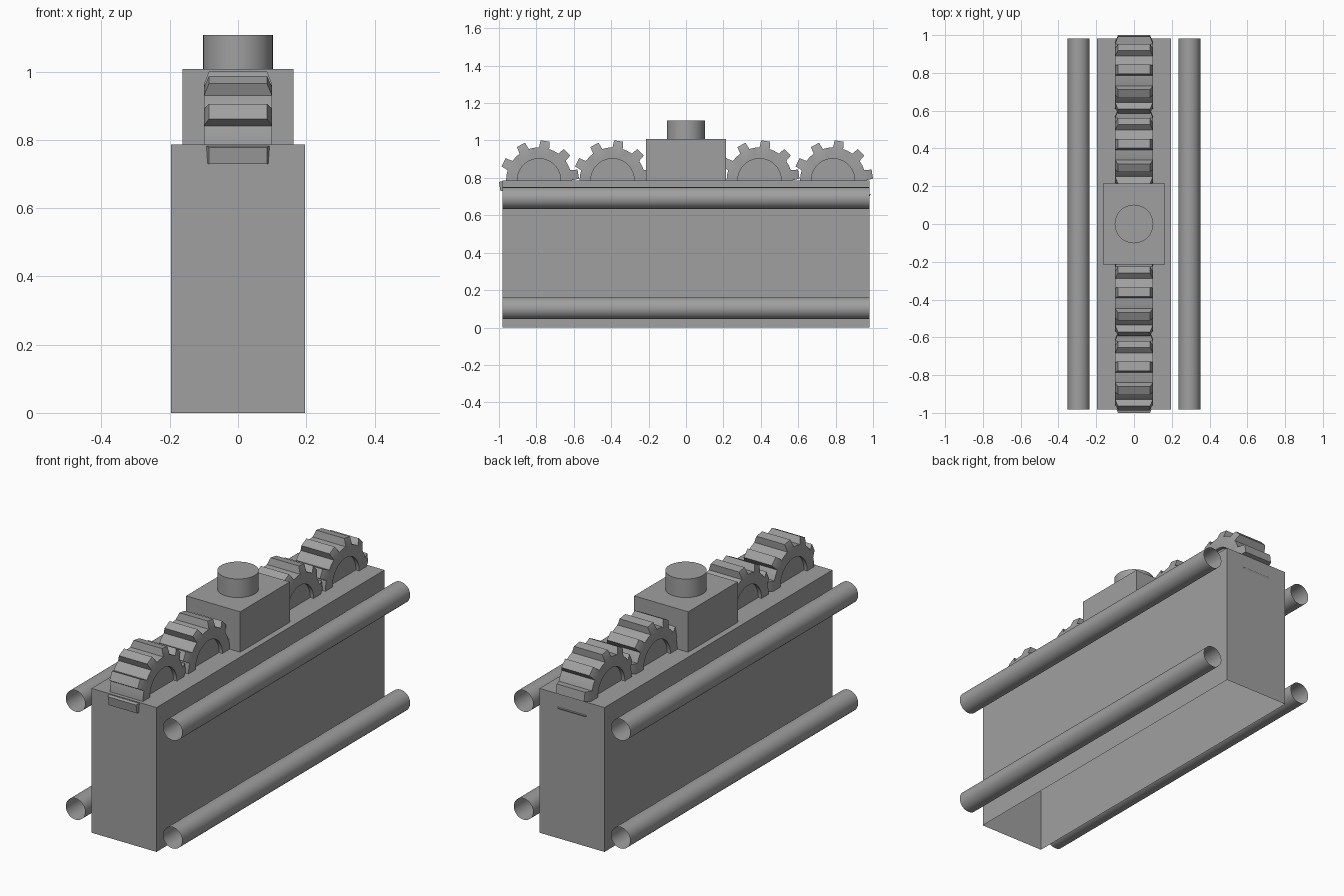
import bpy, bmesh, math

if "Cube" in bpy.data.objects:
    bpy.data.objects.remove(bpy.data.objects["Cube"])

grey = bpy.data.materials.new("plain_grey")
grey.diffuse_color = (0.35, 0.35, 0.35, 1)
grey.use_nodes = True
grey.node_tree.nodes["Principled BSDF"].inputs["Base Color"].default_value = grey.diffuse_color


def add_object(name, bm, smooth=False):
    bmesh.ops.recalc_face_normals(bm, faces=bm.faces)
    mesh = bpy.data.meshes.new(name)
    bm.to_mesh(mesh)
    bm.free()
    mesh.materials.append(grey)
    obj = bpy.data.objects.new(name, mesh)
    bpy.context.collection.objects.link(obj)
    if smooth:
        bpy.ops.object.select_all(action='DESELECT')
        obj.select_set(True)
        bpy.context.view_layer.objects.active = obj
        bpy.ops.object.shade_smooth_by_angle(angle=math.radians(30))
    return obj


def box(name, half_x, half_y, z0, z1):
    """Box with an open underside."""
    bm = bmesh.new()
    bmesh.ops.create_cube(bm, size=1)
    for v in bm.verts:
        v.co = (v.co.x * 2 * half_x, v.co.y * 2 * half_y,
                z1 if v.co.z > 0 else z0)
    bm.normal_update()
    bottom = [f for f in bm.faces if f.normal.z < -0.9]
    bmesh.ops.delete(bm, geom=bottom, context='FACES_ONLY')
    return add_object(name, bm)


def cylinder(name, radius, length, location, along_y=False, caps=True):
    bm = bmesh.new()
    bmesh.ops.create_cone(bm, cap_ends=caps, segments=48, radius1=radius,
                          radius2=radius, depth=length)
    obj = add_object(name, bm, smooth=True)
    obj.location = location
    if along_y:
        obj.rotation_euler.x = math.pi / 2
    return obj


def gear(name, y, z):
    """Ten-tooth gear on the x axis, tapered teeth and recessed hub."""
    teeth, tip_r, root_r, hub_r = 10, 0.214, 0.176, 0.116
    half, tip_half, recess = 0.10, 0.085, 0.08
    n = teeth * 4
    start = math.radians(9)
    step = 2 * math.pi / n
    bm = bmesh.new()

    def vert(x, r, a):
        return bm.verts.new((x, r * math.cos(a), r * math.sin(a)))

    sides = []
    for s in (-1, 1):
        angles = [start + (i - 1) * step for i in range(n)]
        root = [vert(s * half, root_r, a) for a in angles]
        rim = [vert(s * half, hub_r, a) for a in angles]
        hub = [vert(s * recess, hub_r, a) for a in angles]
        tips = [[vert(s * tip_half, tip_r, start + k * 4 * step + d)
                 for d in (-0.115, 0.115)] for k in range(teeth)]
        # Side ring, recess wall and hub disc
        for i in range(n):
            j = (i + 1) % n
            bm.faces.new((root[i], root[j], rim[j], rim[i]))
            bm.faces.new((rim[i], rim[j], hub[j], hub[i]))
        bm.faces.new(hub)
        # Sloping tooth ends
        for k, (a, b) in enumerate(tips):
            i = 4 * k
            bm.faces.new((root[i], root[i + 1], root[i + 2], b, a))
        sides.append((root, tips))
    # Outer rim: tooth flank, tip, flank, then the gap
    (r0, t0), (r1, t1) = sides
    for k in range(teeth):
        i = 4 * k
        p = [r0[i], *t0[k], r0[i + 2], r0[i + 3], r0[(i + 4) % n]]
        q = [r1[i], *t1[k], r1[i + 2], r1[i + 3], r1[(i + 4) % n]]
        for m in range(5):
            bm.faces.new((p[m], p[m + 1], q[m + 1], q[m]))
    obj = add_object(name, bm, smooth=True)
    obj.location = (0, y, z)
    return obj


# Main housing and the central block with its cap
box("main_body", 0.196, 0.982, 0.0, 0.787)
box("top_block", 0.163, 0.214, 0.787, 1.007)
cylinder("top_cap", 0.102, 0.101, (0, 0, 1.0575))

# Open side tubes
for side, x in (("left", -0.293), ("right", 0.293)):
    for level, z in (("lower", 0.103), ("upper", 0.692)):
        cylinder(f"{side}_{level}_tube", 0.058, 1.964, (x, 0, z),
                 along_y=True, caps=False)

# Row of half-sunk gears
for i, y in enumerate((-0.786, -0.393, 0.393, 0.786)):
    gear(f"gear_{i + 1}", y, 0.787)
